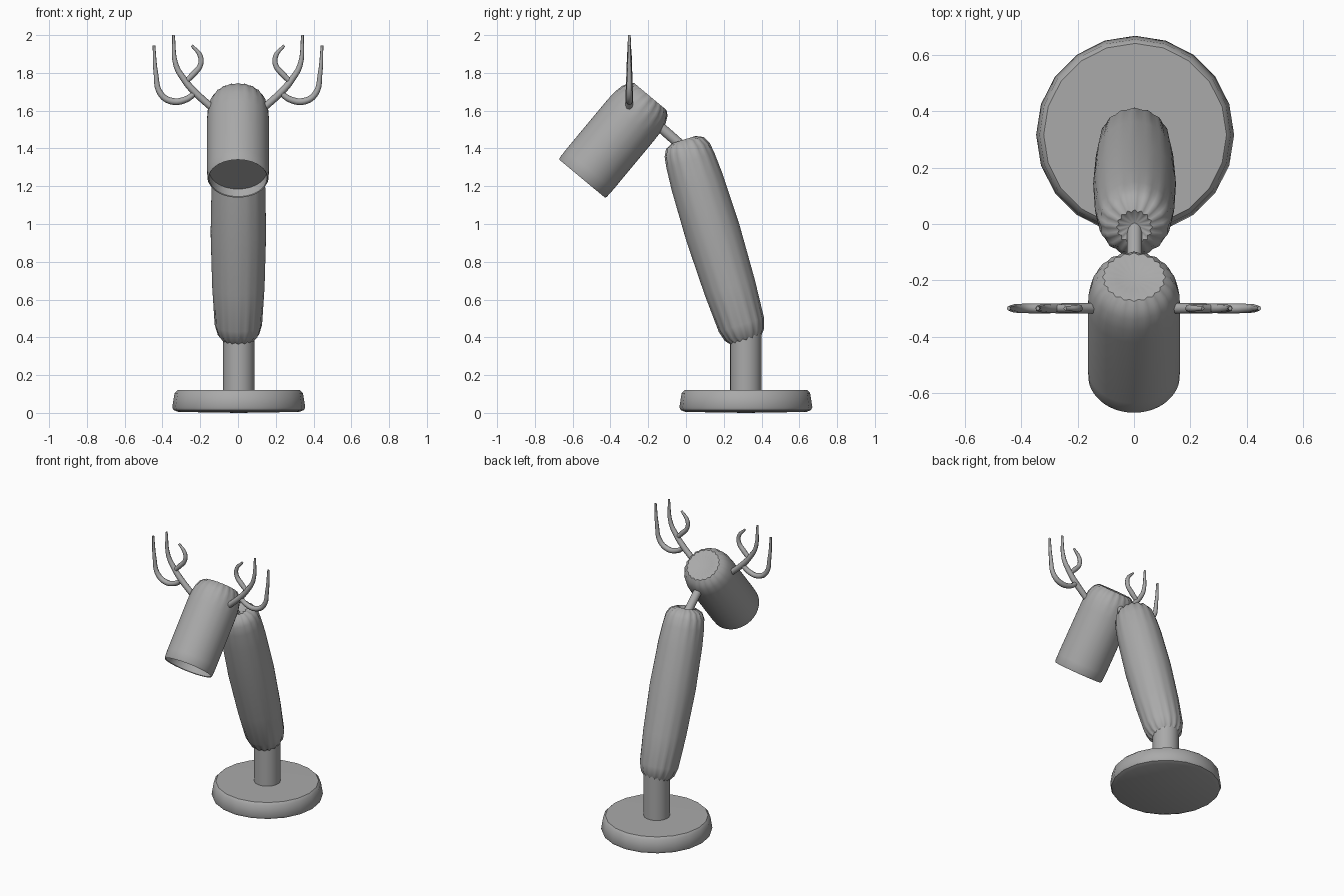
import bpy
import bmesh
from math import cos, sin, pi, radians
from mathutils import Vector

cube = bpy.data.objects.get("Cube")
if cube:
    bpy.data.objects.remove(cube, do_unlink=True)

# One plain grey for everything
grey = bpy.data.materials.new("plain grey")
grey.use_nodes = True
GREY = (0.4, 0.4, 0.4, 1)
grey.diffuse_color = GREY
grey.node_tree.nodes["Principled BSDF"].inputs["Base Color"].default_value = GREY


def finish(obj, angle=40):
    obj.data.materials.append(grey)
    bpy.ops.object.select_all(action='DESELECT')
    obj.select_set(True)
    bpy.context.view_layer.objects.active = obj
    bpy.ops.object.shade_smooth_by_angle(angle=radians(angle))


def lathe(name, profile, origin, axis=(0, 0, 1), sides=32, folds=0):
    """Spin (radius, height, fold depth) points about an axis; folds pleat the rings."""
    turn = Vector(axis).to_track_quat('Z', 'Y')
    origin = Vector(origin)
    bm = bmesh.new()
    rings = []
    for radius, height, depth in profile:
        ring = []
        for i in range(sides if radius else 1):
            a = 2 * pi * i / sides
            r = radius * (1 + depth * cos(folds * a))
            ring.append(bm.verts.new(origin + turn @ Vector((r * cos(a), r * sin(a), height))))
        rings.append(ring)
    for low, high in zip(rings, rings[1:]):
        for i in range(sides):
            j = (i + 1) % sides
            corners = [low[i % len(low)], low[j % len(low)], high[j % len(high)], high[i % len(high)]]
            bm.faces.new(list(dict.fromkeys(corners)))
    bmesh.ops.recalc_face_normals(bm, faces=bm.faces)
    mesh = bpy.data.meshes.new(name)
    bm.to_mesh(mesh)
    bm.free()
    obj = bpy.data.objects.new(name, mesh)
    bpy.context.collection.objects.link(obj)
    finish(obj)
    return obj


def tine(name, points, side):
    """Tapered antler branch through (x, z, radius) points."""
    curve = bpy.data.curves.new(name, 'CURVE')
    curve.dimensions = '3D'
    curve.bevel_depth = 1
    curve.bevel_resolution = 2
    curve.resolution_u = 6
    curve.use_fill_caps = True
    spline = curve.splines.new('BEZIER')
    spline.bezier_points.add(len(points) - 1)
    for bp, (x, z, r) in zip(spline.bezier_points, points):
        bp.co = (side * x, -0.3, z)
        bp.radius = r
        bp.handle_left_type = bp.handle_right_type = 'AUTO'
    obj = bpy.data.objects.new(name, curve)
    bpy.context.collection.objects.link(obj)
    bpy.ops.object.select_all(action='DESELECT')
    obj.select_set(True)
    bpy.context.view_layer.objects.active = obj
    bpy.ops.object.convert(target='MESH')
    finish(bpy.context.object, 60)


# Round foot and upright post
lathe("base", [(0, 0, 0), (0.32, 0.005, 0), (0.345, 0.015, 0), (0.352, 0.03, 0),
               (0.34, 0.105, 0), (0.325, 0.12, 0), (0, 0.122, 0)], (0.004, 0.317, 0), sides=20)
lathe("post", [(0, 0, 0), (0.083, 0, 0), (0.083, 0.36, 0), (0, 0.36, 0)], (0.004, 0.317, 0.11))

# Leaning padded body, gathered at both ends
lathe("body", [(0, 0.02, 0), (0.075, 0, 0.06), (0.105, 0.035, 0.04), (0.123, 0.09, 0.02),
               (0.138, 0.3, 0.005), (0.147, 0.6, 0), (0.141, 0.88, 0.005), (0.132, 1.0, 0.01),
               (0.122, 1.06, 0.025), (0.1, 1.098, 0.05), (0.06, 1.117, 0.08), (0, 1.09, 0)],
      (0.002, 0.32, 0.38), (0, -0.296, 0.955), sides=64, folds=16)

# Short neck rod
lathe("neck", [(0, 0, 0), (0.027, 0, 0), (0.027, 0.25, 0), (0, 0.25, 0)],
      (0.002, 0.01, 1.385), (0, -0.75, 0.66), sides=16)

# Shade-like head: recessed opening, rounded rim, gathered crown
lathe("head", [(0, 0.055, 0), (0.152, 0.055, 0), (0.153, 0.004, 0), (0.157, 0, 0),
               (0.162, 0.01, 0), (0.164, 0.06, 0), (0.164, 0.4, 0), (0.161, 0.46, 0.004),
               (0.15, 0.51, 0.012), (0.132, 0.545, 0.025), (0.108, 0.565, 0.04),
               (0.06, 0.563, 0.03), (0, 0.55, 0)],
      (0, -0.55, 1.24), (0, 0.64, 0.77), sides=80, folds=20)

# Antlers, mirrored left and right
for side, label in ((1, "left"), (-1, "right")):
    tine(label + "_antler_main", [(0.12, 1.6, 0.019), (0.24, 1.71, 0.019), (0.285, 1.765, 0.017),
                                  (0.328, 1.84, 0.014), (0.342, 2.0, 0.007)], side)
    tine(label + "_antler_outer", [(0.225, 1.695, 0.015), (0.275, 1.66, 0.017), (0.35, 1.65, 0.018),
                                   (0.41, 1.69, 0.016), (0.435, 1.8, 0.012), (0.445, 1.945, 0.007)], side)
    tine(label + "_antler_inner", [(0.275, 1.755, 0.014), (0.235, 1.795, 0.016), (0.2, 1.84, 0.014),
                                   (0.2, 1.89, 0.013), (0.245, 1.945, 0.007)], side)
